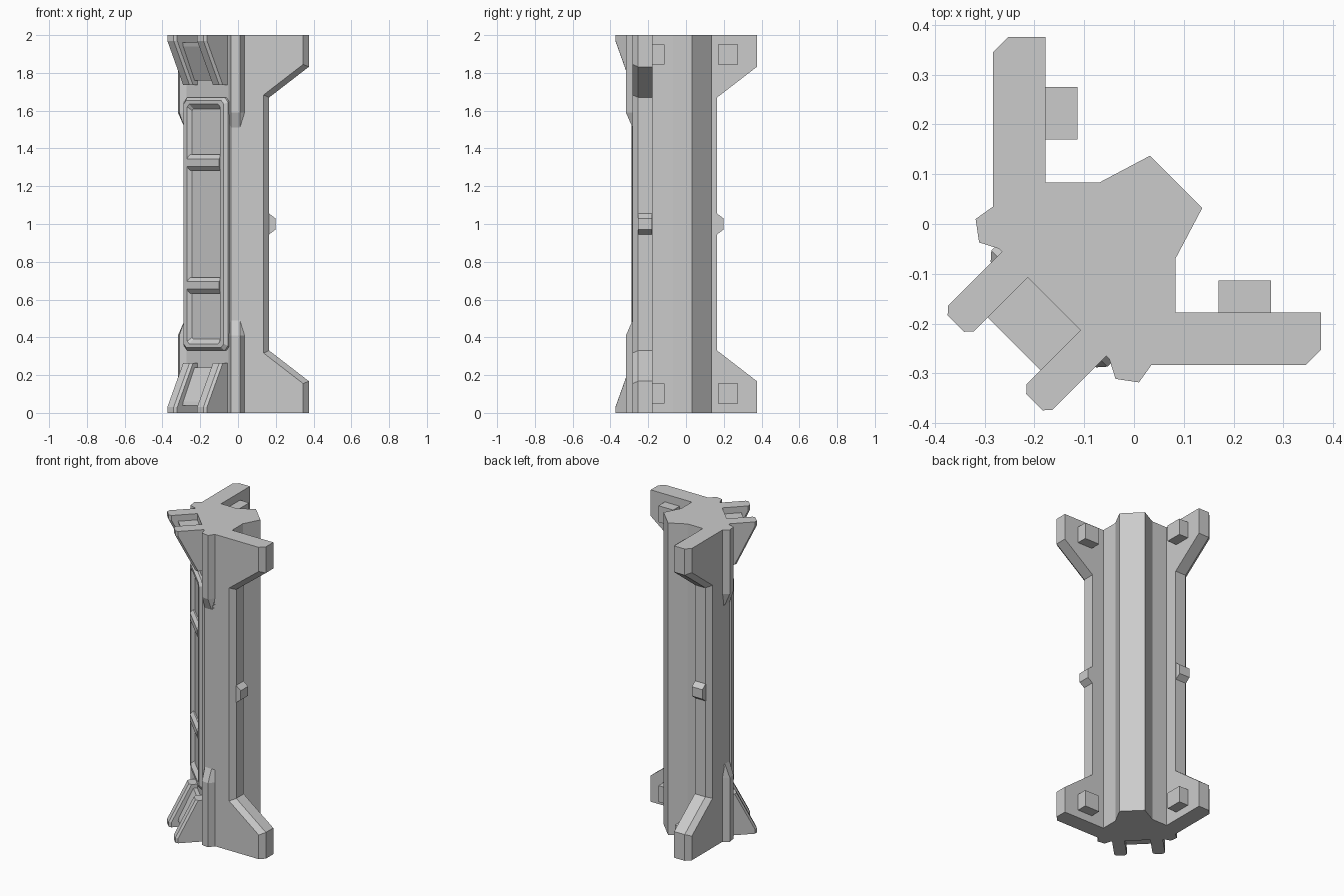
import bpy, bmesh
from math import sqrt

if "Cube" in bpy.data.objects:
    bpy.data.objects.remove(bpy.data.objects["Cube"])

R2 = sqrt(2)


def loft(name, rings):
    """Closed solid through matching rings of 3D points."""
    bm = bmesh.new()
    vs = [[bm.verts.new(p) for p in r] for r in rings]
    n = len(rings[0])
    for a, b in zip(vs, vs[1:]):
        for i in range(n):
            j = (i + 1) % n
            bm.faces.new((a[i], a[j], b[j], b[i]))
    bm.faces.new(vs[0])
    bm.faces.new(vs[-1])
    bmesh.ops.recalc_face_normals(bm, faces=bm.faces)
    me = bpy.data.meshes.new(name)
    bm.to_mesh(me)
    bm.free()
    ob = bpy.data.objects.new(name, me)
    bpy.context.collection.objects.link(ob)
    return ob


def diag(t, d, z):
    """Diagonal front frame: t sideways, d outward."""
    return ((t - d) / R2, (-t - d) / R2, z)


def swap(p):
    return (p[1], p[0], p[2])


def flip(p):
    return (p[0], p[1], 2 - p[2])


def copies(name, rings, sides=True, ends=True):
    """Part repeated across the diagonal and/or top to bottom."""
    for s in ((False, True) if sides else (False,)):
        for e in ((False, True) if ends else (False,)):
            rr = [[swap(p) if s else p for p in r] for r in rings]
            rr = [[flip(p) if e else p for p in r] for r in rr]
            loft(name, rr)


# Column core, half outline mirrored across the diagonal
half = [(0.137, 0.032), (0.083, -0.07), (0.083, -0.283), (-0.038, -0.283)]
outline = half + [(y, x) for x, y in reversed(half)]
loft("column_core", [[(x, y, z) for x, y in outline] for z in (0, 2)])

# Side arms with flared feet and heads, chamfered front edge
def arm_ring(y, x_out, x_mid, dz):
    low = [(x_out, 0), (x_out, 0.168 - dz), (x_mid, 0.33 - dz)]
    prof = [(0.08, 0)] + low + [(x, 2 - z) for x, z in reversed(low)] + [(0.08, 2)]
    return [(x, y, z) for x, z in prof]

copies("side_arm", [arm_ring(-0.178, 0.375, 0.165, 0),
                    arm_ring(-0.253, 0.375, 0.165, 0),
                    arm_ring(-0.283, 0.345, 0.135, 0.013)], ends=False)

# Small latch on each arm edge
copies("edge_latch", [[(x, y, 1 + s) for y, s in
                       ((-0.255, -h), (-0.18, -h), (-0.18, h), (-0.255, h))]
                      for x, h in ((0.15, 0.055), (0.165, 0.055), (0.198, 0.03))],
       ends=False)

# Mounting pegs on the inner arm faces
copies("mount_peg", [[(x, y, z) for x, y in
                      ((0.17, -0.185), (0.275, -0.185), (0.275, -0.113), (0.17, -0.113))]
                     for z in (0.05, 0.155)])

# Tapering ridges beside the front panel
ridge = [(0.035, -0.283), (0.01, -0.318), (-0.037, -0.311), (-0.05, -0.27), (0.0, -0.25)]
flat = [(0.035, -0.283), (0.01, -0.283), (-0.037, -0.283), (-0.045, -0.27), (0.0, -0.25)]
copies("corner_ridge", [[(x, y, z) for x, y in r]
                        for r, z in ((ridge, 0), (ridge, 0.41), (flat, 0.49))])

# Foot and head fins on the diagonal face
def fin_ring(t, c):
    prof = [(0.2, 0), (0.394 - c, 0), (0.394 - c, 0.03),
            (0.275 - c, 0.265), (0.2, 0.265)]
    return [diag(t, d, z) for d, z in prof]

copies("front_fin", [fin_ring(0.075, 0.014), fin_ring(0.088, 0),
                     fin_ring(0.135, 0), fin_ring(0.148, 0.014)])

# Sloped web between each pair of fins
web = [(0.2, 0.04), (0.34, 0.04), (0.335, 0.06), (0.25, 0.24), (0.2, 0.24)]
copies("fin_web", [[diag(t, d, z) for d, z in web] for t in (-0.08, 0.08)], sides=False)

# Recessed front panel with bevelled frame
def frame_ring(t, h, d, c):
    pts = [(t, h - c), (t - c, h), (c - t, h), (-t, h - c),
           (-t, c - h), (c - t, -h), (t - c, -h), (t, c - h)]
    return [diag(a, d, 1 + b) for a, b in pts]

loft("panel_frame", [frame_ring(*r) for r in (
    (0.165, 0.67, 0.22, 0.025), (0.165, 0.67, 0.24, 0.025),
    (0.15, 0.655, 0.257, 0.02), (0.123, 0.635, 0.257, 0.015),
    (0.108, 0.61, 0.236, 0.01))])

# Cross ribs in the panel
rib = [(0.23, -0.042), (0.244, -0.042), (0.262, -0.02),
       (0.262, 0.02), (0.244, 0.042), (0.23, 0.042)]
copies("panel_rib", [[diag(t, d, 0.675 + z) for d, z in rib] for t in (-0.12, 0.12)],
       sides=False)
